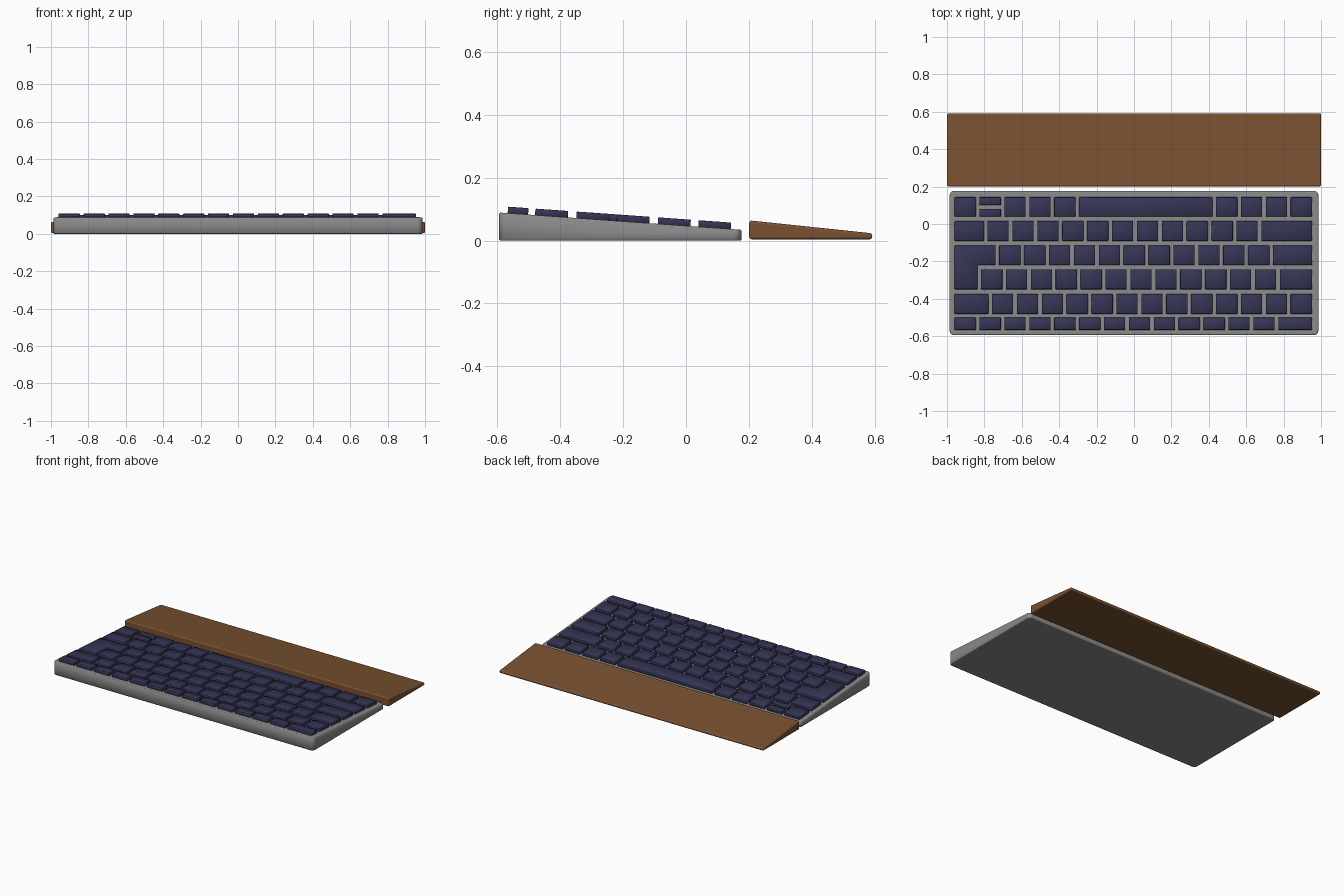
import bpy, bmesh, math

if "Cube" in bpy.data.objects:
    bpy.data.objects.remove(bpy.data.objects["Cube"])

FRONT, BACK = -0.594, 0.177      # case extent in y
Z_FRONT, Z_BACK = 0.089, 0.034   # deck height at both ends
SLOPE = (Z_BACK - Z_FRONT) / (BACK - FRONT)


def deck(y):
    return Z_FRONT + SLOPE * (y - FRONT)


def material(name, rgb):
    m = bpy.data.materials.new(name)
    m.diffuse_color = (*rgb, 1)
    m.use_nodes = True
    m.node_tree.nodes["Principled BSDF"].inputs["Base Color"].default_value = m.diffuse_color
    return m


def add_prism(bm, low, high):
    """Solid between two matching outlines; returns the two end faces."""
    a = [bm.verts.new(p) for p in low]
    b = [bm.verts.new(p) for p in high]
    ends = [bm.faces.new(a[::-1]), bm.faces.new(b)]
    n = len(a)
    for i in range(n):
        j = (i + 1) % n
        bm.faces.new((a[i], a[j], b[j], b[i]))
    return ends


def finish(bm, name, mat, bevel, segments=1, soft=True):
    bmesh.ops.recalc_face_normals(bm, faces=bm.faces[:])
    me = bpy.data.meshes.new(name)
    bm.to_mesh(me)
    bm.free()
    ob = bpy.data.objects.new(name, me)
    bpy.context.collection.objects.link(ob)
    me.materials.append(mat)
    bpy.context.view_layer.objects.active = ob
    ob.select_set(True)
    if soft:
        bpy.ops.object.shade_smooth()
    else:
        bpy.ops.object.shade_smooth_by_angle(angle=math.radians(35))
    ob.select_set(False)
    mod = ob.modifiers.new("soft_edges", "BEVEL")
    mod.width, mod.segments = bevel, segments
    mod.limit_method = 'ANGLE'
    mod.angle_limit = math.radians(40)
    return ob


def rounded_rect(x0, x1, y0, y1, r, steps=6):
    pts = []
    for k, (cx, cy) in enumerate([(x1 - r, y1 - r), (x0 + r, y1 - r),
                                  (x0 + r, y0 + r), (x1 - r, y0 + r)]):
        for s in range(steps + 1):
            a = math.pi / 2 * (k + s / steps)
            pts.append((cx + r * math.cos(a), cy + r * math.sin(a)))
    return pts


key_mat = material("key_navy", (0.035, 0.035, 0.09))
wood = material("rest_brown", (0.19, 0.081, 0.03))
case_mat = material("case_grey", (0.25, 0.25, 0.25))

# Wedge-shaped case with rounded corners; the inset keeps the flats flat
bm = bmesh.new()
outline = rounded_rect(-0.986, 0.986, FRONT, BACK, 0.025)
ends = add_prism(bm, [(x, y, 0) for x, y in outline],
                 [(x, y, deck(y)) for x, y in outline])
bm.normal_update()
bmesh.ops.inset_individual(bm, faces=ends, thickness=0.012)
finish(bm, "case", case_mat, 0.003)

# Keys: rows laid out in key units, following the sloped deck
UNIT, GAP, LEFT, KEY_H = 0.1331, 0.0195, -0.959, 0.0205


def add_key(bm, pts):
    low = [(x, y, deck(y) - 0.002) for x, y in pts]
    high = [(x, y - SLOPE * KEY_H, deck(y) + KEY_H) for x, y in pts]
    add_prism(bm, low, high)


def rect(x0, x1, y0, y1):
    return [(x0, y0), (x1, y0), (x1, y1), (x0, y1)]


# name, y range, first key start in units, widths in units
rows = [
    ("function_keys", -0.567, -0.502, 0, [1] * 13 + [1.5]),
    ("number_keys", -0.480, -0.376, 0, [1.5] + [1] * 13),
    ("upper_letter_keys", -0.349, -0.244, 1.06, [1] * 12 + [1.44]),
    ("home_letter_keys", -0.220, -0.117, 1.79, [1] * 11 + [1.71]),
    ("lower_letter_keys", -0.090, 0.014, 0, [1.32] + [1] * 11 + [2.18]),
    ("space_row_keys", 0.039, 0.142, 0, [1, 1, 1, 1, 1, 5.5, 1, 1, 1, 1]),
]
for name, y0, y1, start, widths in rows:
    bm = bmesh.new()
    u = start
    for i, w in enumerate(widths):
        x0 = LEFT + u * UNIT
        x1 = x0 + w * UNIT - GAP
        u += w
        if name == "space_row_keys" and i == 1:      # split half-height pair
            add_key(bm, rect(x0, x1, y0, y0 + 0.041))
            add_key(bm, rect(x0, x1, y1 - 0.041, y1))
        else:
            add_key(bm, rect(x0, x1, y0, y1))
    finish(bm, name, key_mat, 0.0015)

# Tall L-shaped key spanning two rows
bm = bmesh.new()
x_in, x_out = LEFT + 1.06 * UNIT - GAP, LEFT + 1.79 * UNIT - GAP
add_key(bm, [(LEFT, -0.349), (x_in, -0.349), (x_in, -0.220),
             (x_out, -0.220), (x_out, -0.117), (LEFT, -0.117)])
finish(bm, "l_shaped_key", key_mat, 0.0015)

# Tapered wrist rest behind the keys
bm = bmesh.new()
profile = [(0.201, 0.004), (0.592, 0.004), (0.592, 0.023), (0.201, 0.064)]
add_prism(bm, [(-1, y, z) for y, z in profile], [(1, y, z) for y, z in profile])
finish(bm, "wrist_rest", wood, 0.008, 4, soft=False)
